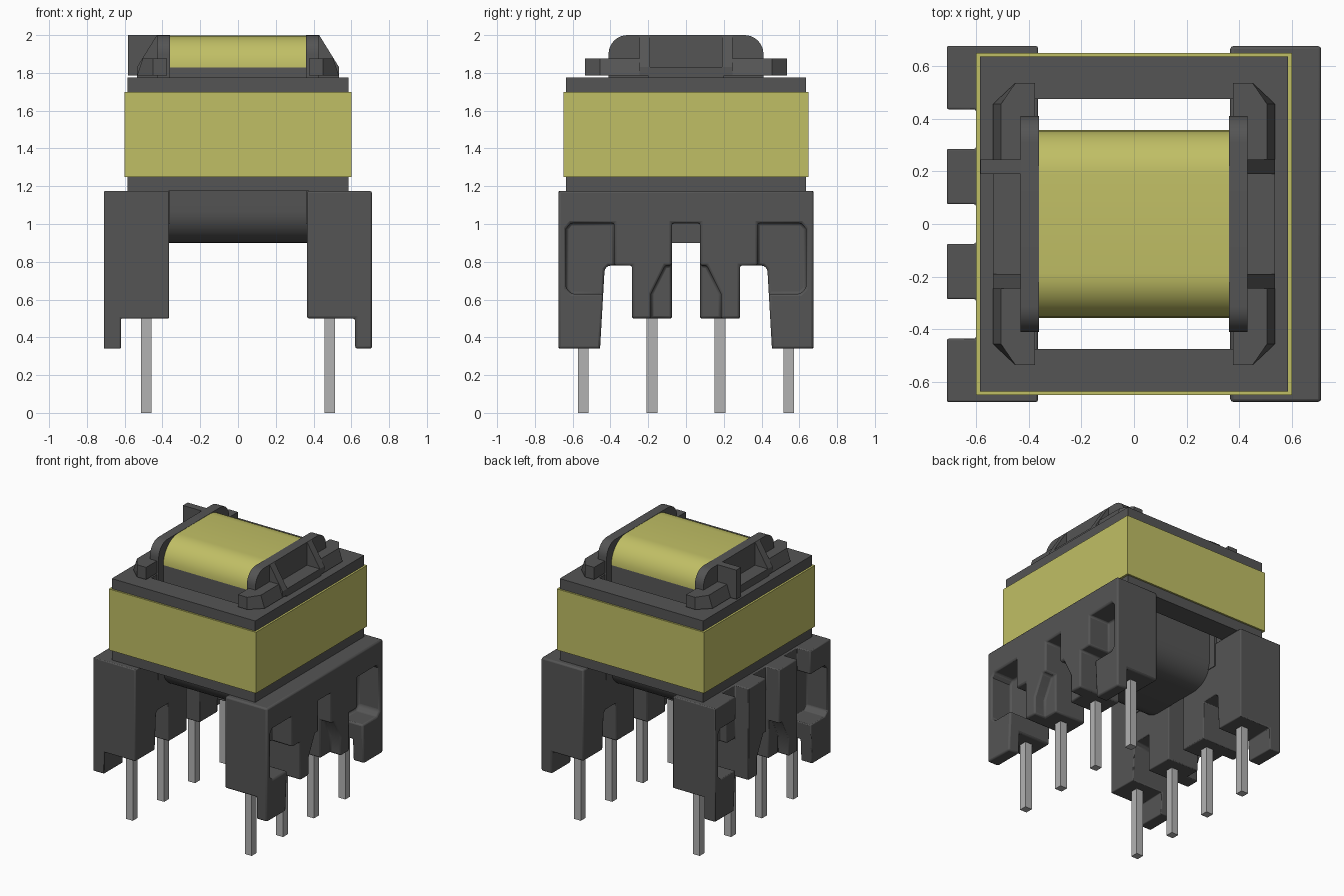
import bpy, bmesh, math

old = bpy.data.objects.get("Cube")
if old:
    bpy.data.objects.remove(old, do_unlink=True)


def material(name, col):
    m = bpy.data.materials.new(name)
    m.use_nodes = True
    m.diffuse_color = (*col, 1)
    b = m.node_tree.nodes["Principled BSDF"]
    b.inputs["Base Color"].default_value = (*col, 1)
    b.inputs["Roughness"].default_value = 0.6
    return m


DARK = material("dark grey plastic", (0.09, 0.09, 0.09))
YELLOW = material("yellow tape", (0.53, 0.52, 0.13))
METAL = material("tin pin", (0.45, 0.45, 0.45))


def prism(name, pts, axis, a, b, mat=DARK):
    """Extrude a 2D outline along an axis: x uses (y,z), y uses (x,z), z uses (x,y)."""
    def place(p, t):
        return {"x": (t, p[0], p[1]), "y": (p[0], t, p[1]), "z": (p[0], p[1], t)}[axis]
    bm = bmesh.new()
    lo = [bm.verts.new(place(p, a)) for p in pts]
    hi = [bm.verts.new(place(p, b)) for p in pts]
    bm.faces.new(lo)
    bm.faces.new(hi)
    n = len(pts)
    for i in range(n):
        bm.faces.new((lo[i], lo[(i + 1) % n], hi[(i + 1) % n], hi[i]))
    bmesh.ops.recalc_face_normals(bm, faces=bm.faces)
    me = bpy.data.meshes.new(name)
    bm.to_mesh(me)
    bm.free()
    me.materials.append(mat)
    ob = bpy.data.objects.new(name, me)
    bpy.context.collection.objects.link(ob)
    return ob


def rect(x0, x1, y0, y1):
    return [(x0, y0), (x1, y0), (x1, y1), (x0, y1)]


def rounded(w, z0, z1, r_low, r_top, n=8):
    """Outline of half-width w with rounded corners."""
    pts = []
    for cx, cz, r, start in ((w - r_top, z1 - r_top, r_top, 0), (r_top - w, z1 - r_top, r_top, 90),
                             (r_low - w, z0 + r_low, r_low, 180), (w - r_low, z0 + r_low, r_low, 270)):
        for i in range(n + 1 if r else 1):
            t = math.radians(start + 90 * i / n)
            pts.append((cx + r * math.cos(t), cz + r * math.sin(t)))
    return pts


def cut(ob, cutters):
    """Subtract the cutters, bake the result and discard the cutters."""
    for c in cutters:
        c.hide_render = True
        m = ob.modifiers.new("cut", "BOOLEAN")
        m.object, m.operation, m.solver = c, "DIFFERENCE", "EXACT"
    dg = bpy.context.evaluated_depsgraph_get()
    me = bpy.data.meshes.new_from_object(ob.evaluated_get(dg))
    ob.modifiers.clear()
    ob.data = me
    for c in cutters:
        bpy.data.objects.remove(c, do_unlink=True)


def smooth(ob):
    bpy.ops.object.select_all(action="DESELECT")
    ob.select_set(True)
    bpy.context.view_layer.objects.active = ob
    bpy.ops.object.shade_smooth_by_angle(angle=math.radians(35))


def bevel(ob, w):
    m = ob.modifiers.new("soft edges", "BEVEL")
    m.width, m.segments, m.limit_method = w, 2, "ANGLE"
    m.angle_limit = math.radians(40)


def flip(pts, s):
    return [(p[0] * s, p[1]) for p in pts]


# Rectangular core ring and the tape around it
core = prism("core_ring", rect(-.585, .585, -.635, .635), "z", 1.175, 1.775)
cut(core, [prism("cutter", rect(-.375, .375, -.475, .475), "z", 1, 2)])
tape = prism("core_tape", rect(-.6, .6, -.648, .648), "z", 1.25, 1.70, YELLOW)
cut(tape, [prism("cutter", rect(-.58, .58, -.63, .63), "z", 1, 2, YELLOW)])

# Winding: tape over the top, dark below
winding = prism("winding", rounded(.356, .9, 1.998, .17, .17), "x", -.365, .365)
winding.data.materials.append(YELLOW)
for f in winding.data.polygons:
    if abs(f.normal.x) < .5 and f.center.z > 1.828:
        f.material_index = 1
smooth(winding)

# Leg outline of one half of a base, mirrored to a full outline
half = [(.675, 1.175), (.675, .34), (.455, .34), (.431, .76), (.411, .78),
        (.285, .78), (.285, .5), (.075, .5), (.075, 1.005)]
base_outline = half + [(-y, z) for y, z in reversed(half)]
pocket = [(.605, .63), (.635, .66), (.635, .975), (.61, 1.005), (.38, 1.005), (.38, .63)]
notch = [(.03, .78), (.11, .78), (.185, .63), (.185, .4), (.03, .4)]

for s, side in ((1, "left"), (-1, "right")):
    # Terminal base with legs, wire pockets and notches
    base = prism(side + "_terminal_base", base_outline, "x", s * .365, s * .71)
    cutters = [prism("cutter", rect(-.8, .8, .2, .5), "x", s * .3, s * .62)]
    for t in (1, -1):
        cutters.append(prism("cutter", flip(pocket, t), "x", s * .54, s * .8))
        cutters.append(prism("cutter", flip(notch, t), "x", s * .62, s * .8))
        if s < 0:
            cutters.append(prism("cutter", flip(rect(.285, .435, .7, 1.3), t), "x", -.6, -.8))
    if s < 0:
        cutters.append(prism("cutter", rect(-.075, .075, .7, 1.3), "x", -.6, -.8))
    cut(base, cutters)
    bevel(base, .012)
    smooth(base)

    # Winding flange with rounded top
    flange = prism(side + "_flange", rounded(.41, 1.0, 2.0, 0, .1), "x", s * .36, s * .43)
    smooth(flange)

    # Rim plate and chamfered ears on top of the core
    prism(side + "_rim_plate", rect(-.2, .2, 1.77, 1.83), "x", s * .42, s * .535)
    for t, end in ((1, "back"), (-1, "front")):
        pts = [(.375, .535), (.45, .535), (.535, .455), (.535, .19), (.375, .19)]
        ear = prism(f"{side}_{end}_ear", [(x * s, y * t) for x, y in pts], "z", 1.785, 1.875)
        for v in ear.data.vertices:
            if v.co.z > 1.8 and abs(v.co.x) > .5:
                v.co.x = s * .505
        # Sloped ribs, with one square wire post in place of a rib
        if s < 0 and t > 0:
            prism("wire_post", rect(-.582, -.42, 1.785, 2.0), "y", .19, .245)
        else:
            rib = [(.42, 2.0), (.43, 2.0), (.535, 1.83), (.535, 1.785), (.42, 1.785)]
            prism(f"{side}_{end}_rib", flip(rib, s), "y", t * .19, t * .245)

    # Square pins
    for i, y in enumerate((-.545, -.18, .18, .545)):
        x = s * .485
        prism(f"{side}_pin_{i + 1}", rect(x - .028, x + .028, y - .028, y + .028),
              "z", 0, .56, METAL)
